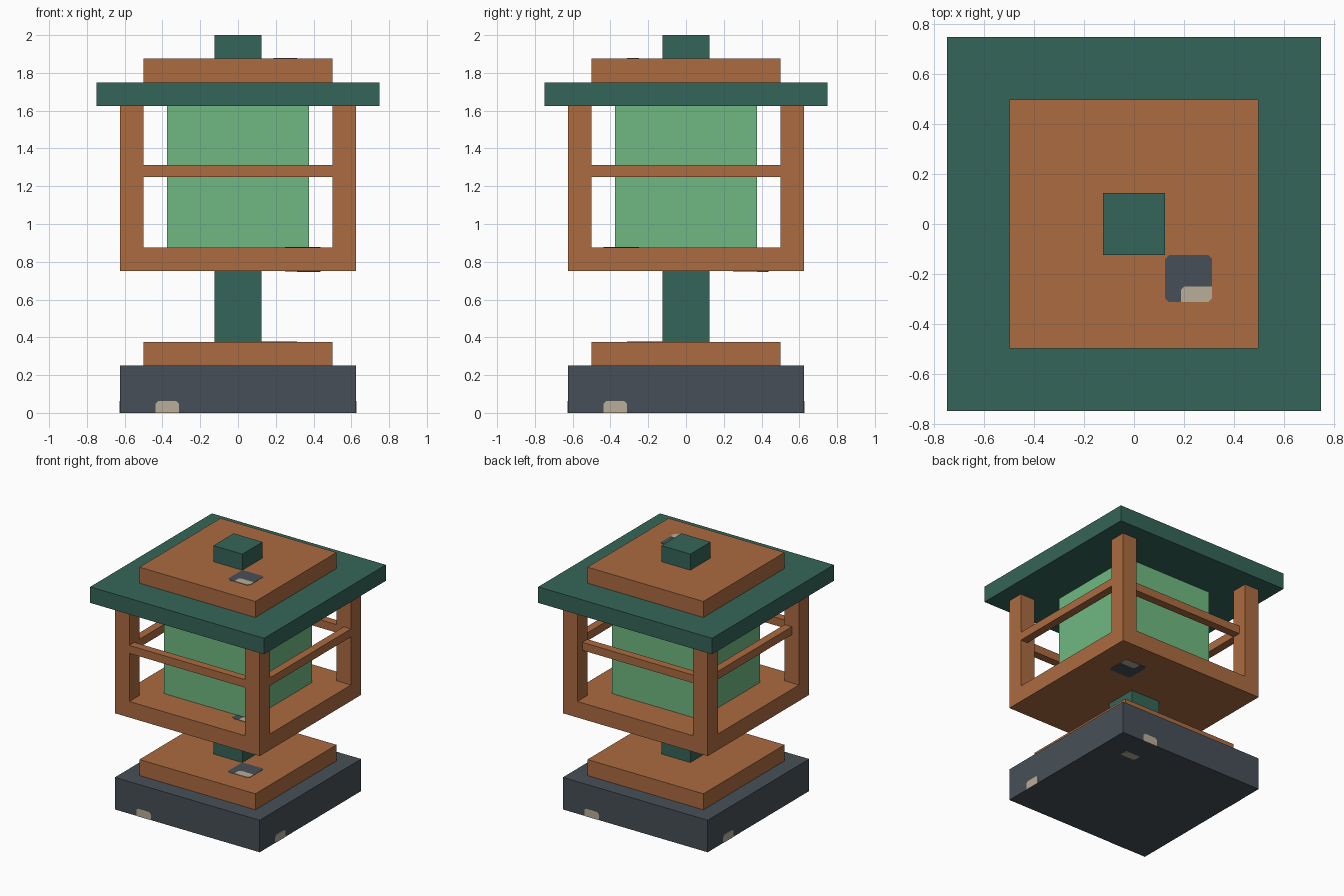
import bpy, bmesh
from math import pi
from mathutils import Matrix, Vector

if "Cube" in bpy.data.objects:
    bpy.data.objects.remove(bpy.data.objects["Cube"])


def srgb(h):
    vals = [int(h[i:i + 2], 16) / 255 for i in (0, 2, 4)]
    return [c / 12.92 if c <= 0.04045 else ((c + 0.055) / 1.055) ** 2.4 for c in vals] + [1]


def material(name, h):
    m = bpy.data.materials.new(name)
    m.diffuse_color = srgb(h)
    m.use_nodes = True
    m.node_tree.nodes["Principled BSDF"].inputs["Base Color"].default_value = m.diffuse_color
    return m


GREEN = material("dark green", "356558")
WOOD = material("orange wood", "AB6B40")
STONE = material("slate stone", "474F57")
GLASS = material("light green", "6FB981")
BEIGE = material("beige", "B9AD98")


def finish(name, bm, mat):
    bmesh.ops.recalc_face_normals(bm, faces=bm.faces)
    me = bpy.data.meshes.new(name)
    bm.to_mesh(me)
    bm.free()
    me.materials.append(mat)
    bpy.context.collection.objects.link(bpy.data.objects.new(name, me))


def box(name, mat, x, y, z):
    """Box from (min, max) pairs."""
    bm = bmesh.new()
    bmesh.ops.create_cube(bm, size=1)
    for v in bm.verts:
        v.co = [lo + (c + 0.5) * (hi - lo) for c, (lo, hi) in zip(v.co, (x, y, z))]
    finish(name, bm, mat)


def block(name, mat, half, z0, z1):
    box(name, mat, (-half, half), (-half, half), (z0, z1))


def plate(name, mat, x, y, thick, matrix, cut):
    """Thin plate facing local +z; corners listed in cut are chamfered."""
    c = 0.015
    corners = [Vector((x[i], y[j], thick)) for i, j in ((0, 0), (1, 0), (1, 1), (0, 1))]
    pts = []
    for i, p in enumerate(corners):
        if i in cut:
            pts += [p + (corners[i - 1] - p).normalized() * c,
                    p + (corners[(i + 1) % 4] - p).normalized() * c]
        else:
            pts.append(p)
    bm = bmesh.new()
    face = bm.faces.new([bm.verts.new(p) for p in pts])
    ext = bmesh.ops.extrude_face_region(bm, geom=[face], use_keep_orig=True)
    for v in ext["geom"]:
        if isinstance(v, bmesh.types.BMVert):
            v.co.z = -0.002
    bm.transform(matrix)
    finish(name, bm, mat)


def top_patch(name, half, matrix):
    """Slate patch with a beige corner, set in from the corner of a slab."""
    o = half - 0.1875
    plate(name + "_slate", STONE, (o - 0.1875, o), (-o, -o + 0.1875), 0.002, matrix, (0, 1, 2, 3))
    plate(name + "_beige", BEIGE, (o - 0.125, o), (-o, -o + 0.0625), 0.004, matrix, (1, 3))


# Stacked body
block("base", STONE, 0.625, 0, 0.25)
block("lower_step", WOOD, 0.5, 0.25, 0.375)
block("column", GREEN, 0.125, 0.375, 0.75)
block("lantern_floor", WOOD, 0.625, 0.75, 0.875)
block("lantern_glass", GLASS, 0.375, 0.875, 1.625)
block("roof", GREEN, 0.75, 1.625, 1.75)
block("upper_step", WOOD, 0.5, 1.75, 1.875)
block("roof_knob", GREEN, 0.125, 1.875, 2)

# Corner posts
for sx in (-1, 1):
    for sy in (-1, 1):
        box("corner_post", WOOD, sorted((sx * 0.5, sx * 0.625)),
            sorted((sy * 0.5, sy * 0.625)), (0.875, 1.625))

# Rails: front and right are flush with the posts, back and left are set in
span, rail_z = (-0.5, 0.5), (1.25, 1.3125)
box("front_rail", WOOD, span, (-0.625, -0.5625), rail_z)
box("back_rail", WOOD, span, (0.5, 0.5625), rail_z)
box("right_rail", WOOD, (0.5625, 0.625), span, rail_z)
box("left_rail", WOOD, (-0.5625, -0.5), span, rail_z)

# Patches on the horizontal faces
flip = Matrix.Rotation(pi, 4, 'X')
top_patch("lower_step_patch", 0.5, Matrix.Translation((0, 0, 0.375)))
top_patch("upper_step_patch", 0.5, Matrix.Translation((0, 0, 1.875)))
top_patch("floor_patch", 0.625, Matrix.Translation((0, 0, 0.875)))
top_patch("floor_underside_patch", 0.625, Matrix.Translation((0, 0, 0.75)) @ flip)
plate("base_underside_patch", BEIGE, (0.3125, 0.4375), (-0.4375, -0.375), 0.001, flip, (1, 3))

# Beige patch on each side of the base
for k in range(4):
    side = (Matrix.Rotation(k * pi / 2, 4, 'Z') @ Matrix.Translation((0, -0.625, 0))
            @ Matrix.Rotation(pi / 2, 4, 'X'))
    plate("base_side_patch", BEIGE, (-0.4375, -0.3125), (0, 0.0625), 0.002, side, (2, 3))
